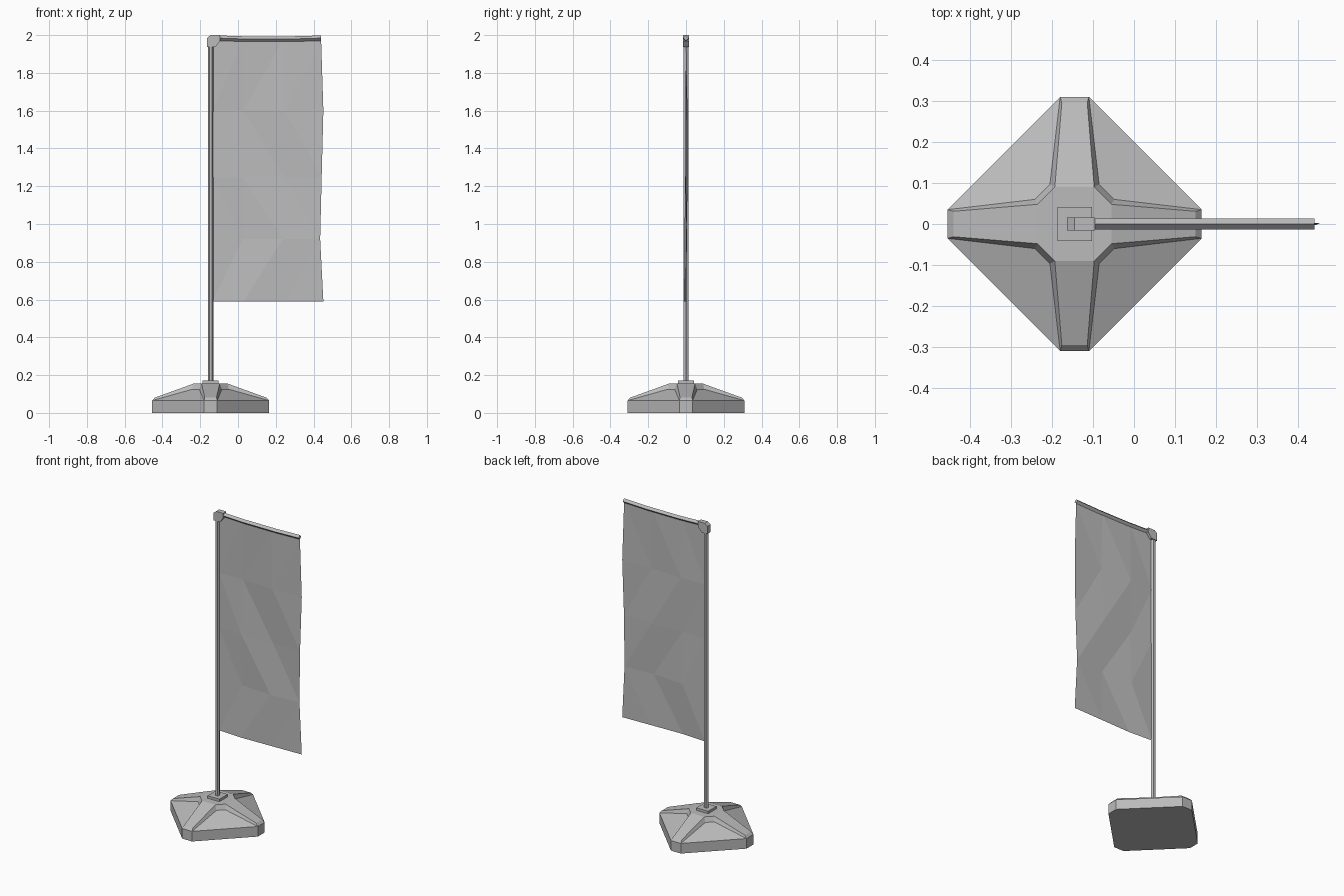
import bpy, bmesh, math
from mathutils import Vector

cube = bpy.data.objects.get("Cube")
if cube:
    bpy.data.objects.remove(cube, do_unlink=True)

POLE_X = -0.145

grey = bpy.data.materials.new("plain_grey")
grey.use_nodes = True
grey.diffuse_color = (0.5, 0.5, 0.5, 1)
grey.node_tree.nodes["Principled BSDF"].inputs["Base Color"].default_value = (0.5, 0.5, 0.5, 1)


def finish(name, bm, x=0.0, fix_normals=True):
    bmesh.ops.remove_doubles(bm, verts=bm.verts, dist=0.0001)
    if fix_normals:
        bmesh.ops.recalc_face_normals(bm, faces=bm.faces)
    mesh = bpy.data.meshes.new(name)
    bm.to_mesh(mesh)
    bm.free()
    mesh.materials.append(grey)
    obj = bpy.data.objects.new(name, mesh)
    obj.location.x = x
    bpy.context.collection.objects.link(obj)
    return obj


def sweep(name, rings, x=0.0):
    """Skin a list of equal-sized point rings and cap both ends."""
    bm = bmesh.new()
    loops = [[bm.verts.new(p) for p in ring] for ring in rings]
    n = len(loops[0])
    for a, b in zip(loops, loops[1:]):
        for i in range(n):
            j = (i + 1) % n
            bm.faces.new((a[i], a[j], b[j], b[i]))
    bm.faces.new(loops[0][::-1])
    bm.faces.new(loops[-1])
    return finish(name, bm, x)


def quarter_turn(p, k):
    x, y, z = p
    for _ in range(k):
        x, y = -y, x
    return Vector((x, y, z))


# Weighted base: one quarter, repeated around the pole
OUT, HALF, RIM = 0.31, 0.035, 0.065
bm = bmesh.new()


def quad(k, *points):
    bm.faces.new([bm.verts.new(quarter_turn(p, k)) for p in points])


def mirror_xy(p):
    return (p[1], p[0], p[2])


rim_low, rim_top = (OUT, HALF, 0), (OUT, HALF, RIM)
foot, knee = (OUT - 0.015, 0.031, 0.081), (0.09, 0.048, 0.155)
inner = (0.097, 0.06, 0.125)


def flip(p):
    return (p[0], -p[1], p[2])


for k in range(4):
    # corner end, its bevel and the rib top
    quad(k, flip(rim_low), rim_low, rim_top, flip(rim_top))
    quad(k, flip(rim_top), rim_top, foot, flip(foot))
    quad(k, flip(foot), foot, knee, flip(knee))
    # outer wall and sunken panel
    quad(k, rim_low, mirror_xy(rim_low), mirror_xy(rim_top), rim_top)
    quad(k, rim_top, mirror_xy(rim_top), mirror_xy(inner), inner)
    # rib flanks and the hub step
    quad(k, rim_top, inner, knee, foot)
    quad(k, mirror_xy(inner), mirror_xy(rim_top), mirror_xy(foot), mirror_xy(knee))
    quad(k, inner, mirror_xy(inner), mirror_xy(knee), knee)
for z_point in (rim_low, knee):
    ring = []
    for k in range(4):
        ring += [quarter_turn(p, k) for p in (flip(z_point), z_point)]
    bm.faces.new([bm.verts.new(p) for p in ring])
finish("base", bm, POLE_X)


# Square collar on the hub
def square(r, z):
    return [(r, r, z), (-r, r, z), (-r, -r, z), (r, -r, z)]


sweep("collar", [square(0.042, 0.15), square(0.042, 0.171)], POLE_X)


# Six-sided pole
def hexagon(r, z):
    return [(r * math.cos(i * math.pi / 3), r * math.sin(i * math.pi / 3), z) for i in range(6)]


sweep("pole", [hexagon(0.014, 0.165), hexagon(0.014, 1.95)], POLE_X)

# Corner bracket: chamfered side profile
profile = [(-0.163, 1.937), (-0.12, 1.937), (-0.095, 1.968), (-0.095, 2.0),
           (-0.145, 2.0), (-0.163, 1.985)]
sweep("corner_bracket", [[(x, y, z) for x, z in profile] for y in (-0.016, 0.016)])

# Sagging diamond-section crossbar
rings = []
for x, z in ((-0.1, 1.984), (0.05, 1.979), (0.27, 1.979), (0.44, 1.984)):
    rings.append([(x, 0.014, z), (x, 0, z + 0.014), (x, -0.014, z), (x, 0, z - 0.014)])
sweep("crossbar", rings)

# Banner: one thin, gently rippled sheet
rows = [(1.975, 0.44), (1.6, 0.452), (1.25, 0.443), (0.92, 0.435), (0.59, 0.452)]
ripple = [(0, 0, 0, 0), (0, 0.008, -0.003, 0.002), (0, -0.004, 0.009, -0.003),
          (0, 0.005, -0.008, 0.003), (0, -0.01, -0.004, 0.002)]
bm = bmesh.new()
grid = []
for (z, right), ys in zip(rows, ripple):
    grid.append([bm.verts.new((-0.135 + (right + 0.135) * t, y, z))
                 for t, y in zip((0, 0.28, 0.65, 1), ys)])
for a, b in zip(grid, grid[1:]):
    for i in range(3):
        bm.faces.new((a[i], b[i], b[i + 1], a[i + 1]))
bmesh.ops.triangulate(bm, faces=bm.faces)
finish("banner", bm, fix_normals=False)
